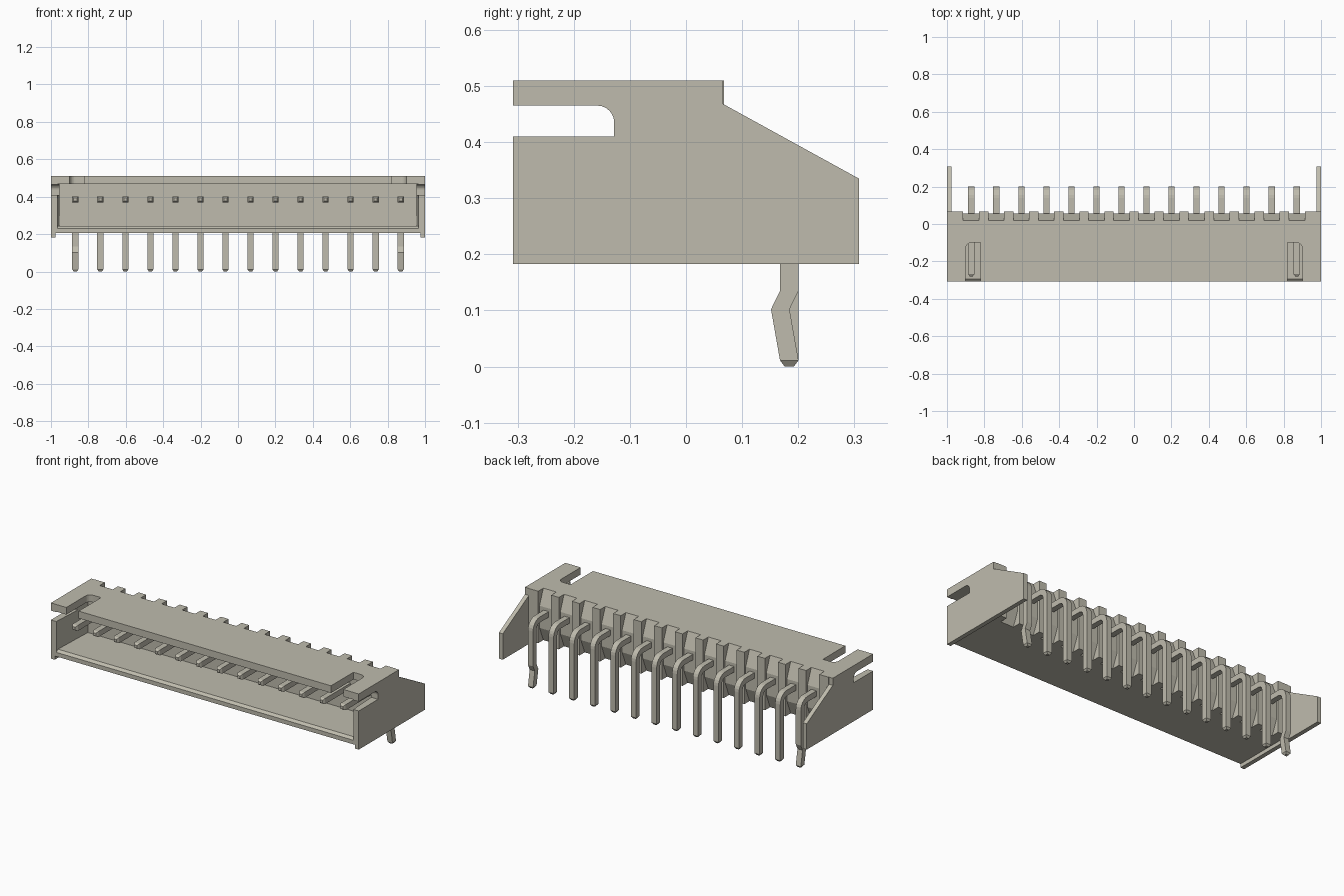
import bpy
import bmesh
import math
from mathutils import Vector

cube = bpy.data.objects.get("Cube")
if cube:
    bpy.data.objects.remove(cube, do_unlink=True)

mat = bpy.data.materials.new("warm_grey")
mat.use_nodes = True
COLOUR = (0.52, 0.50, 0.42, 1)
mat.diffuse_color = COLOUR
mat.node_tree.nodes["Principled BSDF"].inputs["Base Color"].default_value = COLOUR

N_PINS = 14
PITCH = 1.74 / (N_PINS - 1)
FRONT, CAVITY_BACK = -0.308, -0.03
BOTTOM, TOP, CEILING = 0.205, 0.51, 0.468


def finish(name, bm):
    bmesh.ops.recalc_face_normals(bm, faces=bm.faces)
    mesh = bpy.data.meshes.new(name)
    bm.to_mesh(mesh)
    bm.free()
    mesh.materials.append(mat)
    obj = bpy.data.objects.new(name, mesh)
    bpy.context.collection.objects.link(obj)
    return obj


def prism(name, profile, lo, hi, axis, adjust=None):
    """Extrude a YZ profile along x, or an XY profile along z."""
    bm = bmesh.new()

    def place(p, t):
        return (t, p[0], p[1]) if axis == 'x' else (p[0], p[1], t)
    face = bm.faces.new([bm.verts.new(place(p, lo)) for p in profile])
    ext = bmesh.ops.extrude_face_region(bm, geom=[face])
    shift = Vector(place((0, 0), hi - lo))
    for v in ext["geom"]:
        if isinstance(v, bmesh.types.BMVert):
            v.co += shift
    if adjust:
        for v in bm.verts:
            adjust(v)
    return finish(name, bm)


def arc(cx, cy, r, a0, a1, n=6):
    return [(cx + r * math.cos(math.radians(a0 + (a1 - a0) * i / n)),
             cy + r * math.sin(math.radians(a0 + (a1 - a0) * i / n))) for i in range(n + 1)]


# Floor with a chamfered front lip
prism("floor", [(FRONT, BOTTOM), (FRONT, 0.229), (-0.293, 0.242),
                (CAVITY_BACK, 0.242), (CAVITY_BACK, BOTTOM)], -0.975, 0.975, 'x')

# Back wall, swelling around the row of pins
prism("back_wall", [(CAVITY_BACK, BOTTOM), (0.02, BOTTOM), (0.055, 0.29), (0.055, 0.42),
                    (0.02, TOP), (CAVITY_BACK, TOP)], -0.975, 0.975, 'x')

# Top plate with two keyed slots open to the front
half = [(0.82, FRONT), (0.82, -0.10)] + arc(0.87, -0.13, 0.03, 90, 0) + [
    (0.90, FRONT), (0.975, FRONT), (0.975, CAVITY_BACK)]
prism("top_plate", half + [(-x, y) for x, y in reversed(half)], CEILING, TOP, 'z')

# Side plates with latch slot and sloped rear wing, and inner liners
slot = [(FRONT, 0.465)] + arc(-0.158, 0.435, 0.03, 90, 0) + [(-0.128, 0.41), (FRONT, 0.41)]
plate = [(FRONT, 0.183), (0.308, 0.183), (0.308, 0.335), (0.066, 0.468),
         (0.066, TOP), (FRONT, TOP)] + slot
liner = [(FRONT, BOTTOM), (CAVITY_BACK, BOTTOM), (CAVITY_BACK, CEILING),
         (FRONT, CEILING)] + slot


def flare(v):
    if abs(v.co.x) < 0.96 and v.co.y < FRONT + 0.001:
        v.co.x += math.copysign(0.01, v.co.x)


for side, s in (("left", 1), ("right", -1)):
    prism(side + "_side_plate", plate, s * 0.975, s * 1.0, 'x')
    prism(side + "_side_liner", liner, s * 0.955, s * 0.975, 'x', flare)
    prism(side + "_end_rib", [(0.02, BOTTOM), (0.068, BOTTOM), (0.068, TOP), (0.02, TOP)],
          s * 0.913, s * 0.975, 'x')

# Ribs between neighbouring pins
for i in range(N_PINS - 1):
    cx = -0.87 + (i + 0.5) * PITCH
    prism(f"rib_{i + 1}", [(0.02, BOTTOM), (0.068, BOTTOM), (0.068, TOP), (0.02, TOP)],
          cx - 0.025, cx + 0.025, 'x')


def pin(name, x, kinked):
    """Sweep a square section along a bent path of (y, z, angle, scale) rings."""
    h = 0.0165
    path = [(-0.28, 0.385, 0, 0.5), (-0.268, 0.385, 0, 1)]
    for k in range(7):
        a = math.radians(90 - 15 * k)
        path.append((0.139 + 0.045 * math.cos(a), 0.34 + 0.045 * math.sin(a), -15 * k, 1))
    if kinked:
        path += [(0.184, 0.135, -90, 1), (0.168, 0.102, -90, 1)]
    path += [(0.184, 0.011, -90, 1), (0.184, 0, -90, 0.5)]
    bm = bmesh.new()
    rings = []
    for y, z, ang, s in path:
        a = math.radians(ang)
        ny, nz = -math.sin(a) * h * s, math.cos(a) * h * s
        rings.append([bm.verts.new((x + sx * h * s, y + sn * ny, z + sn * nz))
                      for sx, sn in ((-1, -1), (1, -1), (1, 1), (-1, 1))])
    for r0, r1 in zip(rings, rings[1:]):
        for j in range(4):
            bm.faces.new((r0[j], r0[(j + 1) % 4], r1[(j + 1) % 4], r1[j]))
    bm.faces.new(rings[0])
    bm.faces.new(rings[-1])
    return finish(name, bm)


# Row of right-angle pins; the two end pins have a retention kink
for i in range(N_PINS):
    pin(f"pin_{i + 1}", -0.87 + i * PITCH, i in (0, N_PINS - 1))
